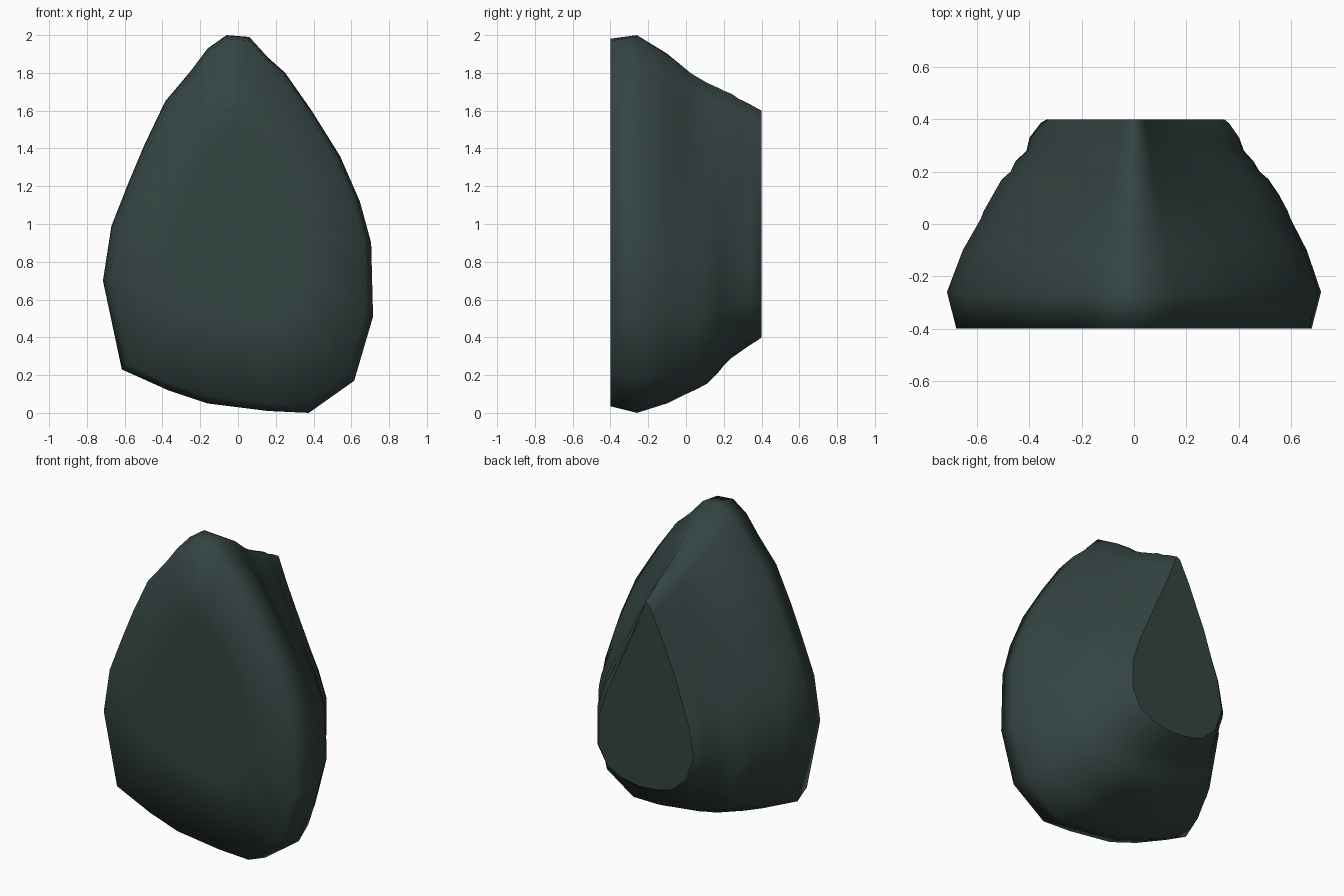
import bpy, bmesh

if "Cube" in bpy.data.objects:
    bpy.data.objects.remove(bpy.data.objects["Cube"])

# Widest outline (x, z), clockwise from the tip
WIDE = [(-.06, 2), (.06, 1.99), (.16, 1.88), (.25, 1.8), (.39, 1.6), (.54, 1.36),
        (.645, 1.12), (.705, .90), (.715, .51), (.615, .17), (.375, 0), (.16, .01),
        (-.16, .05), (-.37, .12), (-.615, .23), (-.715, .70), (-.67, .99), (-.575, 1.23),
        (-.495, 1.42), (-.385, 1.65), (-.25, 1.81), (-.16, 1.93)]
# Small teardrop at the back, same point order
BACK = [(-.015, 1.59), (.01, 1.6), (.04, 1.52), (.075, 1.43), (.14, 1.28), (.22, 1.10),
        (.29, .94), (.34, .78), (.345, .59), (.28, .47), (.17, .42), (.06, .40),
        (-.07, .41), (-.18, .44), (-.28, .53), (-.335, .69), (-.30, .88), (-.25, 1.03),
        (-.20, 1.18), (-.14, 1.32), (-.085, 1.45), (-.045, 1.53)]
# Depth y, blend towards the back outline for the sides, the tip and the base
STEPS = [(-.26, 0, 0, 0), (-.1, .16, .24, .12), (.02, .34, .48, .26), (.05, .37, .53, .29),
         (.11, .46, .62, .37), (.17, .55, .69, .52), (.2, .64, .73, .62), (.24, .69, .77, .72),
         (.28, .8, .84, .79), (.33, .83, .9, .88), (.385, .94, .98, .97), (.4, 1, 1, 1)]

bm = bmesh.new()


def ring(y, points):
    return [bm.verts.new((x, y, z)) for x, z in points]


def scaled(sx, sz):
    return [(x * sx, 1 + (z - 1) * sz) for x, z in WIDE]


def blended(side, tip, base):
    out = []
    for (ax, az), (bx, bz) in zip(WIDE, BACK):
        up = min(1, max(0, (az - .9) / .6))
        down = min(1, max(0, (.7 - az) / .6))
        t = side + (tip - side) * up + (base - side) * down
        out.append((ax + (bx - ax) * t, az + (bz - az) * t))
    return out


# Flat front with an inner ring, then the tapered stepped body
rings = [ring(-.4, scaled(.5, .5)), ring(-.4, [(x, z + .008) for x, z in scaled(.95, .973)])]
rings += [ring(s[0], blended(*s[1:])) for s in STEPS]
n = len(WIDE)
for a, b in zip(rings, rings[1:]):
    for i in range(n):
        j = (i + 1) % n
        bm.faces.new((a[i], a[j], b[j], b[i]))
bm.faces.new(rings[0])
back = bm.faces.new(rings[-1])
bmesh.ops.recalc_face_normals(bm, faces=bm.faces[:])
for f in bm.faces:
    f.smooth = True
for e in back.edges:
    e.smooth = False

mesh = bpy.data.meshes.new("stone_wedge")
bm.to_mesh(mesh)
bm.free()
stone = bpy.data.objects.new("stone_wedge", mesh)
bpy.context.collection.objects.link(stone)

# Dark green-grey stone
mat = bpy.data.materials.new("dark_stone")
mat.diffuse_color = (.034, .058, .055, 1)
mat.use_nodes = True
mat.node_tree.nodes["Principled BSDF"].inputs["Base Color"].default_value = mat.diffuse_color
mesh.materials.append(mat)
